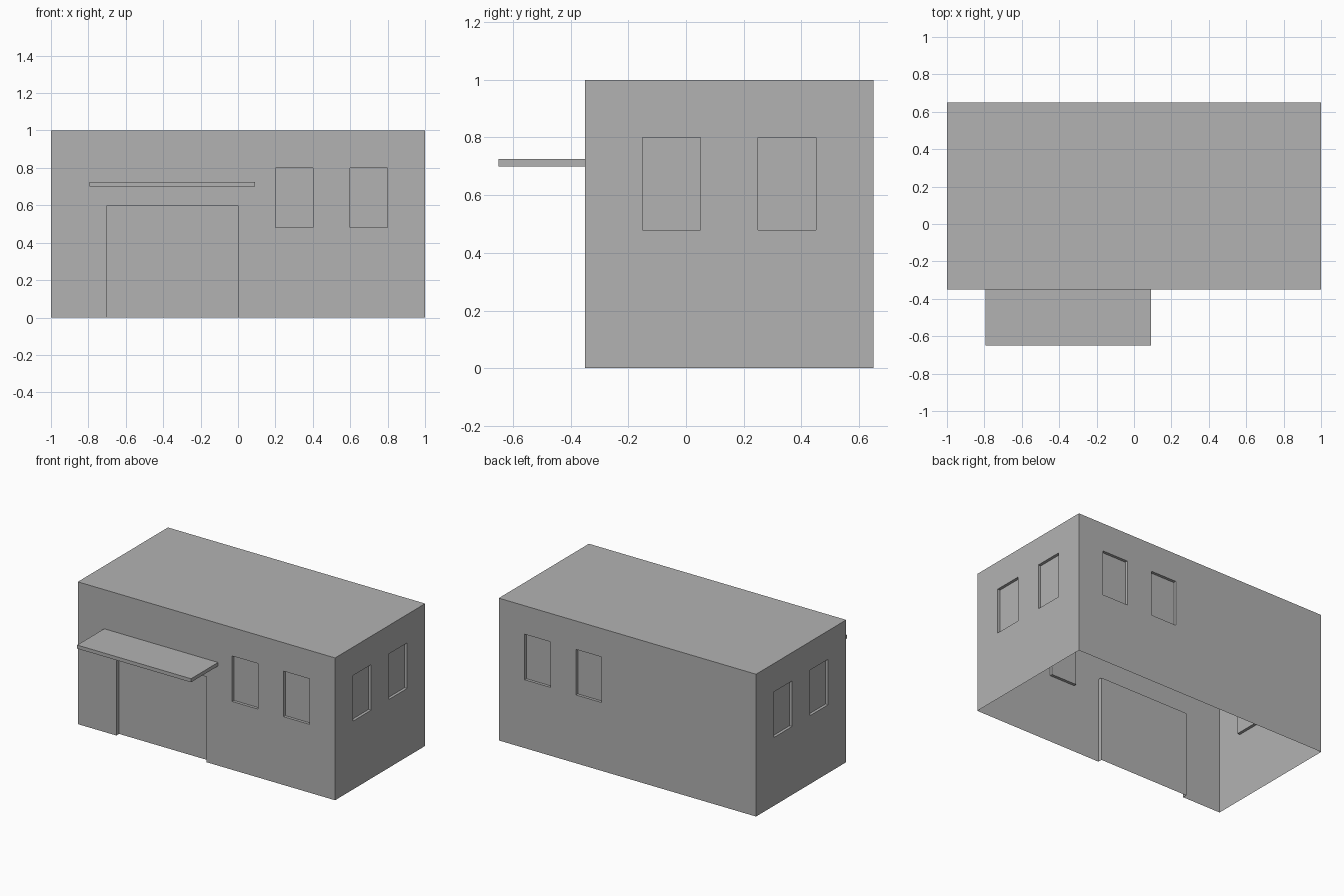
import bpy
import bmesh
from mathutils import Vector

if "Cube" in bpy.data.objects:
    bpy.data.objects.remove(bpy.data.objects["Cube"])

X, Y0, Y1, H = 1.0, -0.35, 0.65, 1.0      # building extents
SILL, HEAD = 0.48, 0.80                   # window heights
WIN_X = [(0.2, 0.4), (0.6, 0.8)]          # windows on front and back
WIN_Y = [(-0.15, 0.05), (0.25, 0.45)]     # windows on both ends

grey = bpy.data.materials.new("plain grey")
grey.diffuse_color = (0.448, 0.448, 0.448, 1)
grey.use_nodes = True
grey.node_tree.nodes["Principled BSDF"].inputs["Base Color"].default_value = grey.diffuse_color


def box(bm, lo, hi):
    lo, hi = Vector(lo), Vector(hi)
    verts = bmesh.ops.create_cube(bm, size=1)["verts"]
    bmesh.ops.scale(bm, vec=hi - lo, verts=verts)
    bmesh.ops.translate(bm, vec=(lo + hi) / 2, verts=verts)


def finish(bm, name):
    mesh = bpy.data.meshes.new(name)
    bm.to_mesh(mesh)
    bm.free()
    mesh.materials.append(grey)
    obj = bpy.data.objects.new(name, mesh)
    bpy.context.collection.objects.link(obj)
    return obj


def recess(bm, normal, span, heights, depth):
    """Push a rectangle of one wall inwards."""
    normal = Vector(normal)
    along = 1 if abs(normal.x) > 0.5 else 0
    faces = []
    for f in bm.faces:
        c = f.calc_center_median()
        on_wall = abs(c.x) > X - 1e-4 if along else min(abs(c.y - Y0), abs(c.y - Y1)) < 1e-4
        if (on_wall and f.normal.dot(normal) > 0.99
                and span[0] < c[along] < span[1] and heights[0] < c.z < heights[1]):
            faces.append(f)
    new = bmesh.ops.extrude_face_region(bm, geom=faces)["geom"]
    moved = [v for v in new if isinstance(v, bmesh.types.BMVert)]
    bmesh.ops.translate(bm, vec=-normal * depth, verts=moved)
    old = [f for f in faces if f.is_valid]
    if old:
        bmesh.ops.delete(bm, geom=old, context="FACES")
    bm.normal_update()


# Building shell, open underneath
bm = bmesh.new()
box(bm, (-X, Y0, 0), (X, Y1, H))
cuts = [(0, x) for x in (-0.7, 0.0, 0.2, 0.4, 0.6, 0.8)]
cuts += [(1, y) for pair in WIN_Y for y in pair]
cuts += [(2, z) for z in (SILL, 0.6, HEAD)]
for axis, value in cuts:
    co, no = Vector(), Vector()
    co[axis], no[axis] = value, 1
    bmesh.ops.bisect_plane(bm, geom=bm.verts[:] + bm.edges[:] + bm.faces[:],
                           plane_co=co, plane_no=no)
bm.normal_update()

# Window recesses on all four walls, and the wide doorway
for side in (-1, 1):
    for span in WIN_X:
        recess(bm, (0, side, 0), span, (SILL, HEAD), 0.02)
    for span in WIN_Y:
        recess(bm, (side, 0, 0), span, (SILL, HEAD), 0.02)
recess(bm, (0, -1, 0), (-0.7, 0.0), (0, 0.6), 0.03)

# Remove the floor and the doorway threshold
floor = [f for f in bm.faces if all(abs(v.co.z) < 1e-5 for v in f.verts)]
bmesh.ops.delete(bm, geom=floor, context="FACES")
bmesh.ops.dissolve_limit(bm, angle_limit=0.01, verts=bm.verts[:], edges=bm.edges[:])
finish(bm, "building_shell")

# Flat canopy above the doorway
bm = bmesh.new()
box(bm, (-0.795, -0.65, 0.70), (0.09, Y0, 0.725))
finish(bm, "door_canopy")
